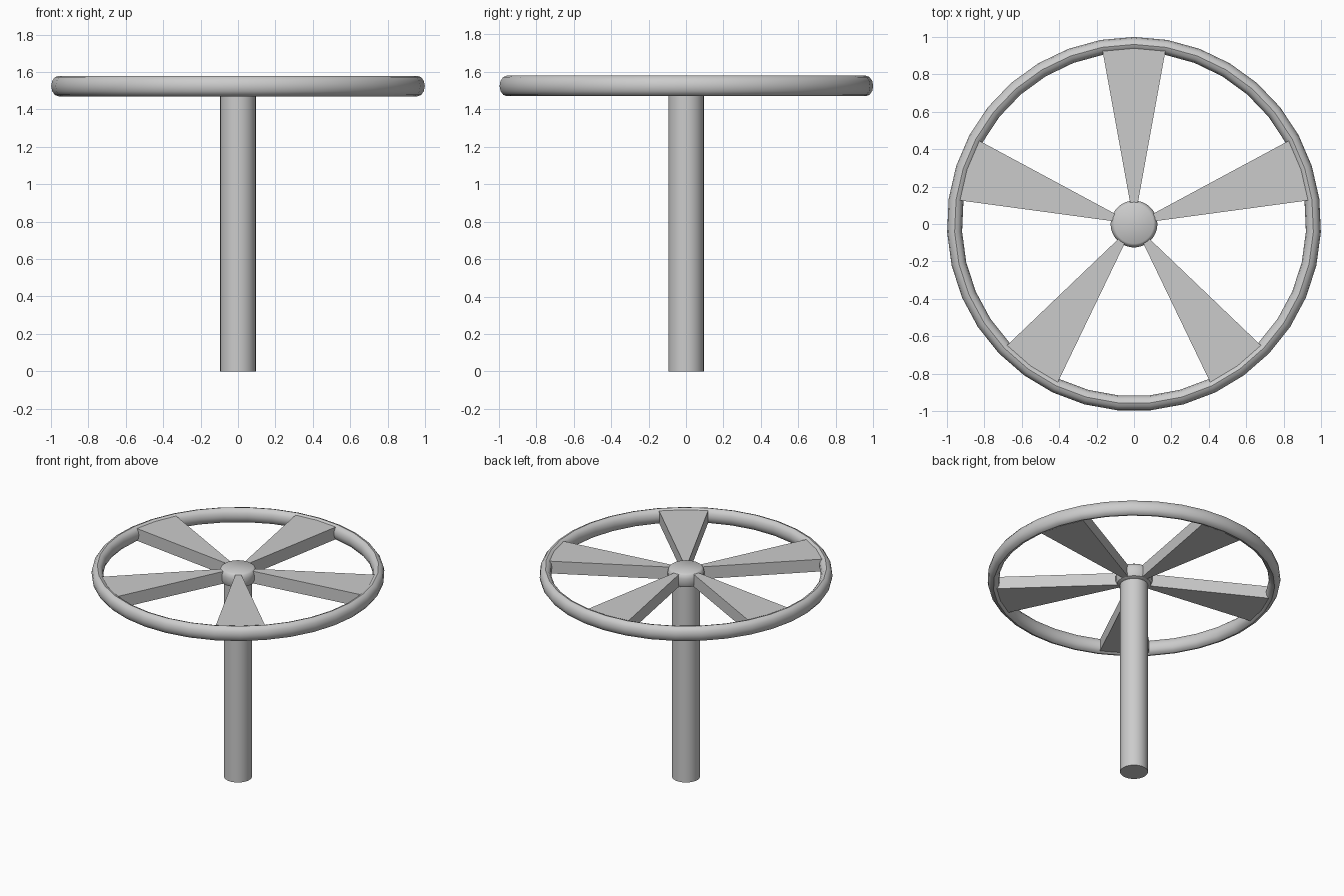
import bpy, bmesh, math

if "Cube" in bpy.data.objects:
    bpy.data.objects.remove(bpy.data.objects["Cube"])

N = 35                    # segments round the wheel, seven per spoke
ZC, HZ = 1.525, 0.055     # wheel mid-height and half-thickness
STEP = 2 * math.pi / N


def polar(r, a, z):
    return (r * math.cos(a), r * math.sin(a), z)


def finish(name, bm, angle=40):
    bmesh.ops.recalc_face_normals(bm, faces=bm.faces)
    me = bpy.data.meshes.new(name)
    bm.to_mesh(me)
    bm.free()
    ob = bpy.data.objects.new(name, me)
    bpy.context.collection.objects.link(ob)
    bpy.ops.object.select_all(action='DESELECT')
    bpy.context.view_layer.objects.active = ob
    ob.select_set(True)
    bpy.ops.object.shade_smooth_by_angle(angle=math.radians(angle))
    return ob


def lathe(name, profile, closed=False):
    """Turn an (r, z) profile; open profiles get flat end caps."""
    bm = bmesh.new()
    rings = [[bm.verts.new(polar(r, math.pi / 2 + i * STEP, z)) for i in range(N)]
             for r, z in profile]
    pairs = list(zip(rings, rings[1:]))
    if closed:
        pairs.append((rings[-1], rings[0]))
    else:
        bm.faces.new(rings[0])
        bm.faces.new(rings[-1])
    for a, b in pairs:
        for i in range(N):
            j = (i + 1) % N
            bm.faces.new((a[i], a[j], b[j], b[i]))
    return finish(name, bm)


# Rim: oval section swept round the wheel
oval = [(0.96 + 0.04 * math.cos(t), ZC + HZ * math.sin(t))
        for t in (k * math.pi / 6 for k in range(12))]
lathe("rim", oval, closed=True)

# Hub: rounded disc
lathe("hub", [(0.095, ZC - HZ), (0.115, ZC - 0.045), (0.125, ZC - 0.02),
              (0.125, ZC + 0.02), (0.118, ZC + 0.045), (0.105, ZC + HZ)])

# Post
lathe("post", [(0.095, 0), (0.095, ZC - HZ + 0.005)])

# Spokes: wedges two segments wide, running from hub to rim
for s in range(5):
    bm = bmesh.new()
    mid = math.pi / 2 + s * math.tau / 5
    outline = [(0.10, -1), (0.955, -1), (0.955, 0), (0.955, 1), (0.10, 1), (0.10, 0)]
    low, high = ([bm.verts.new(polar(r, mid + k * STEP, ZC + dz)) for r, k in outline]
                 for dz in (-0.046, 0.046))
    for quad in ((0, 1, 2, 5), (5, 2, 3, 4)):
        bm.faces.new([low[i] for i in quad])
        bm.faces.new([high[i] for i in quad])
    for i in range(6):
        j = (i + 1) % 6
        bm.faces.new((low[i], low[j], high[j], high[i]))
    finish(f"spoke_{s + 1}", bm)
